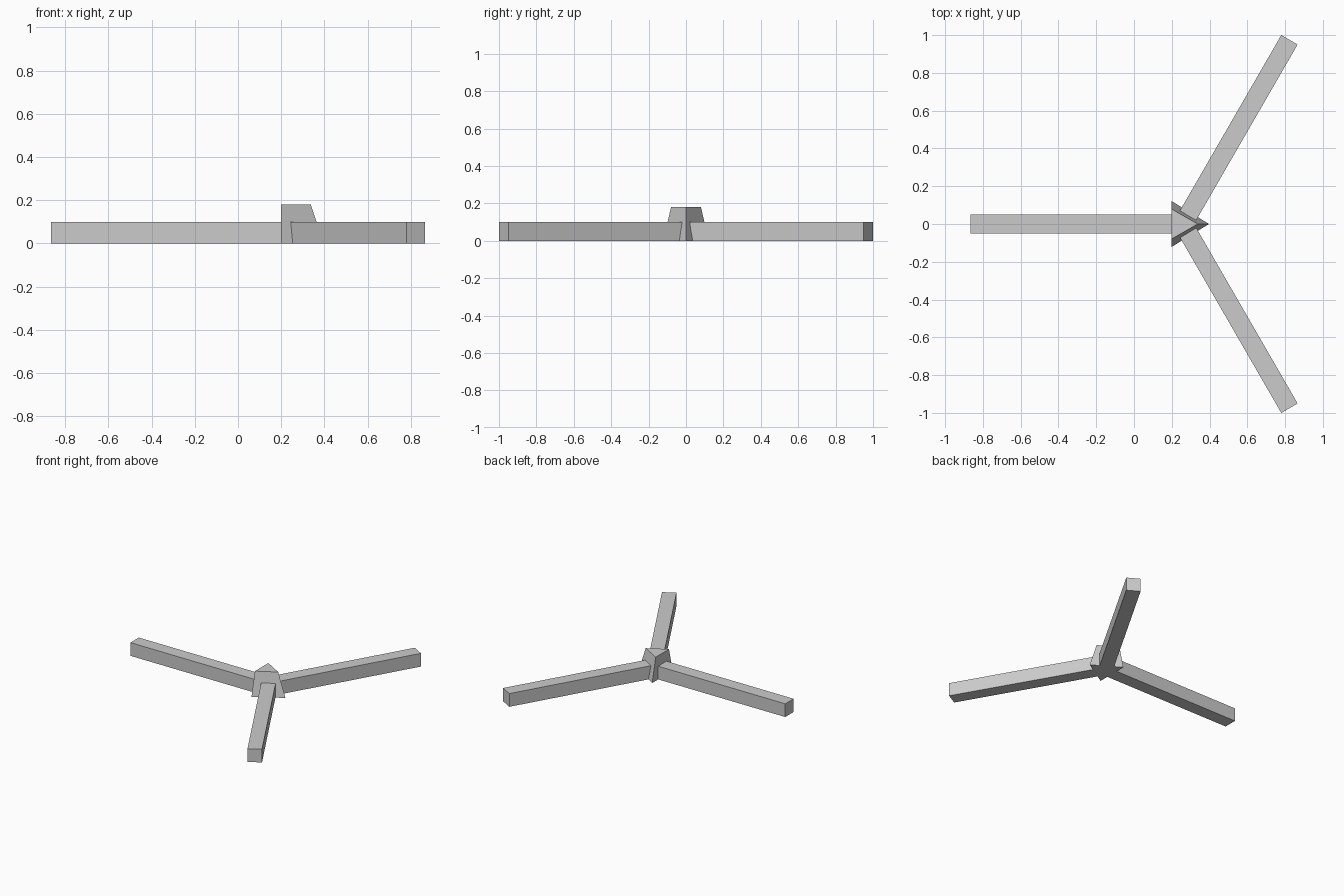
import bpy
import bmesh
import math
from mathutils import Matrix, Vector

cube = bpy.data.objects.get("Cube")
if cube:
    bpy.data.objects.remove(cube, do_unlink=True)

HUB_X = 0.26        # where the arm centre lines meet
ARM_LENGTH = 1.126
ARM_SIZE = 0.1

grey = bpy.data.materials.new("plain grey")
grey.use_nodes = True
colour = (0.6, 0.6, 0.6, 1)
grey.diffuse_color = colour
grey.node_tree.nodes["Principled BSDF"].inputs["Base Color"].default_value = colour


def add_object(name, bm):
    bmesh.ops.recalc_face_normals(bm, faces=bm.faces)
    mesh = bpy.data.meshes.new(name)
    bm.to_mesh(mesh)
    bm.free()
    mesh.materials.append(grey)
    obj = bpy.data.objects.new(name, mesh)
    bpy.context.collection.objects.link(obj)
    return obj


def add_arm(name, degrees, start):
    # Square bar running outward from the hub
    bm = bmesh.new()
    bmesh.ops.create_cube(bm, size=1)
    length = ARM_LENGTH - start
    bmesh.ops.scale(bm, vec=(length, ARM_SIZE, ARM_SIZE), verts=bm.verts)
    bmesh.ops.translate(bm, vec=(start + length / 2, 0, ARM_SIZE / 2), verts=bm.verts)
    place = Matrix.Translation((HUB_X, 0, 0)) @ Matrix.Rotation(math.radians(degrees), 4, "Z")
    bmesh.ops.transform(bm, matrix=place, verts=bm.verts)
    add_object(name, bm)


# Three arms spread evenly
add_arm("right_arm", 180, 0.03)
add_arm("back_left_arm", 60, 0)
add_arm("front_left_arm", -60, 0)

# Tapered triangular hub with one upright side
bm = bmesh.new()
rings = []
for half_width, tip, z in ((0.122, 0.397, 0), (0.08, 0.337, 0.18)):
    corners = ((0.198, -half_width), (tip, 0), (0.198, half_width))
    rings.append([bm.verts.new(Vector((x, y, z))) for x, y in corners])
bottom, top = rings
bm.faces.new(bottom[::-1])
bm.faces.new(top)
for i in range(3):
    j = (i + 1) % 3
    bm.faces.new((bottom[i], bottom[j], top[j], top[i]))
add_object("hub", bm)
